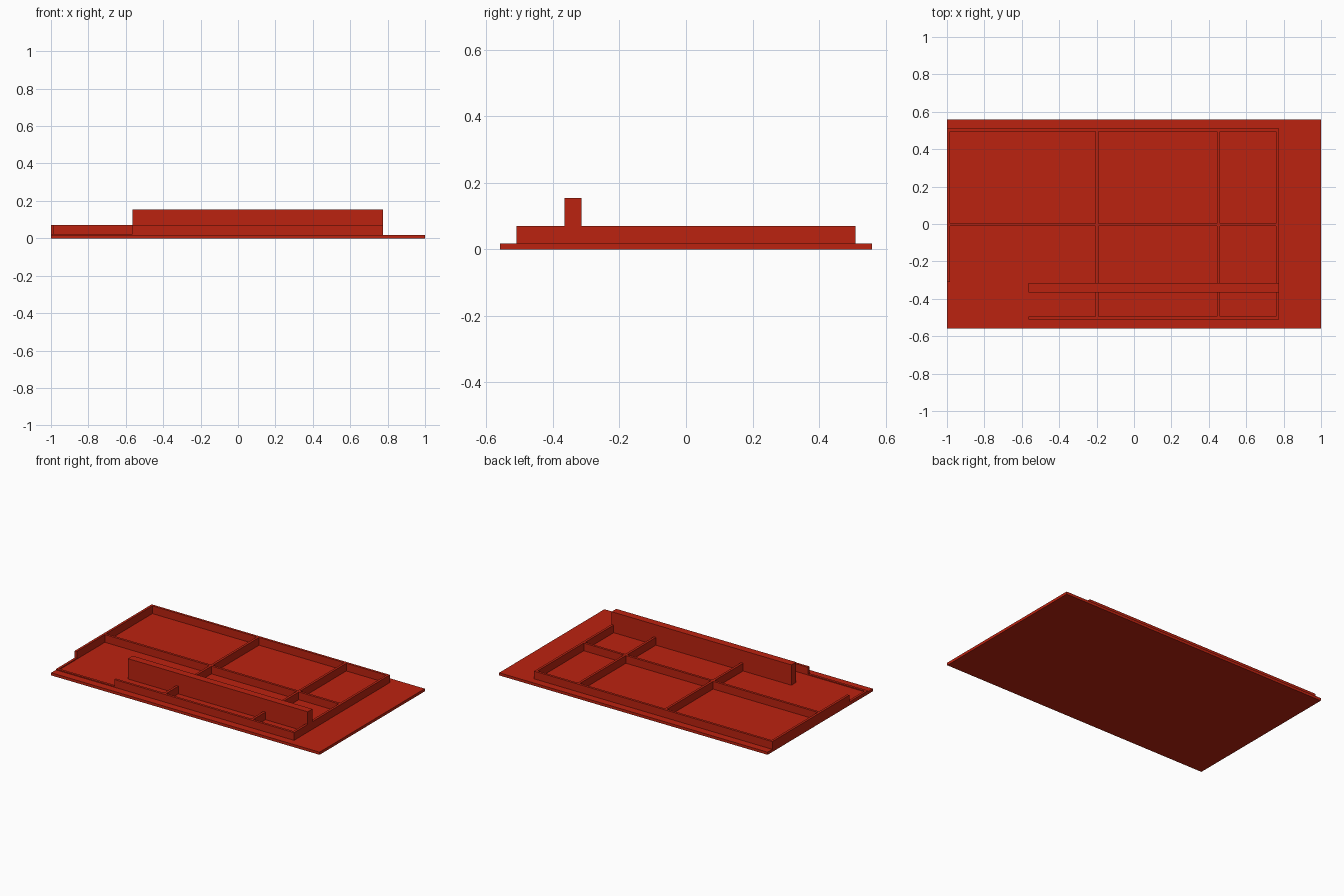
import bpy

if "Cube" in bpy.data.objects:
    bpy.data.objects.remove(bpy.data.objects["Cube"])

red = bpy.data.materials.new("brick red")
red.diffuse_color = (0.50, 0.016, 0.005, 1)
red.use_nodes = True
red.node_tree.nodes["Principled BSDF"].inputs["Base Color"].default_value = red.diffuse_color

PLATE = 0.018   # top of base plate
SILL = 0.024    # top of low sill at the open corner
WALL = 0.07     # top of walls
T = 0.016       # wall thickness
LEFT, RIGHT = -1.0, 0.775
FRONT, BACK = -0.51, 0.51


def box(name, x, y, z):
    """Box from (min, max) ranges."""
    sx, sy, sz = [(-1, 1)] * 3
    verts = [(a, b, c) for a in x for b in y for c in z]
    faces = [(0, 1, 3, 2), (4, 6, 7, 5), (0, 4, 5, 1),
             (2, 3, 7, 6), (0, 2, 6, 4), (1, 5, 7, 3)]
    mesh = bpy.data.meshes.new(name)
    mesh.from_pydata(verts, [], faces)
    mesh.materials.append(red)
    ob = bpy.data.objects.new(name, mesh)
    bpy.context.collection.objects.link(ob)
    return ob


up = (PLATE, WALL)

# Base plate
box("base_plate", (-1, 1), (-0.56, 0.56), (0, PLATE))

# Outer walls, open at the front left corner
box("back_wall", (LEFT, RIGHT), (BACK - T, BACK), up)
box("left_wall", (LEFT, LEFT + T), (-0.31, BACK - T), up)
box("right_wall", (RIGHT - T, RIGHT), (FRONT, BACK - T), up)
box("front_wall", (-0.565, RIGHT - T), (FRONT, FRONT + T), up)

# Low sill closing the open corner
box("front_sill", (LEFT, -0.565), (FRONT, FRONT + T), (PLATE, SILL))
box("left_sill", (LEFT, LEFT + T), (FRONT + T, -0.31), (PLATE, SILL))

# Partitions between rooms
box("long_partition", (LEFT + T, RIGHT - T), (-0.012, 0.004), up)
for i, x in enumerate((-0.197, 0.453)):
    for part, y in (("back", (0.004, BACK - T)),
                    ("middle", (-0.315, -0.012)),
                    ("front", (FRONT + T, -0.365))):
        box(f"{part}_partition_{i + 1}", (x - T / 2, x + T / 2), y, up)

# Tall bar across the front rooms
box("tall_bar", (-0.565, RIGHT), (-0.365, -0.315), (PLATE, 0.155))
